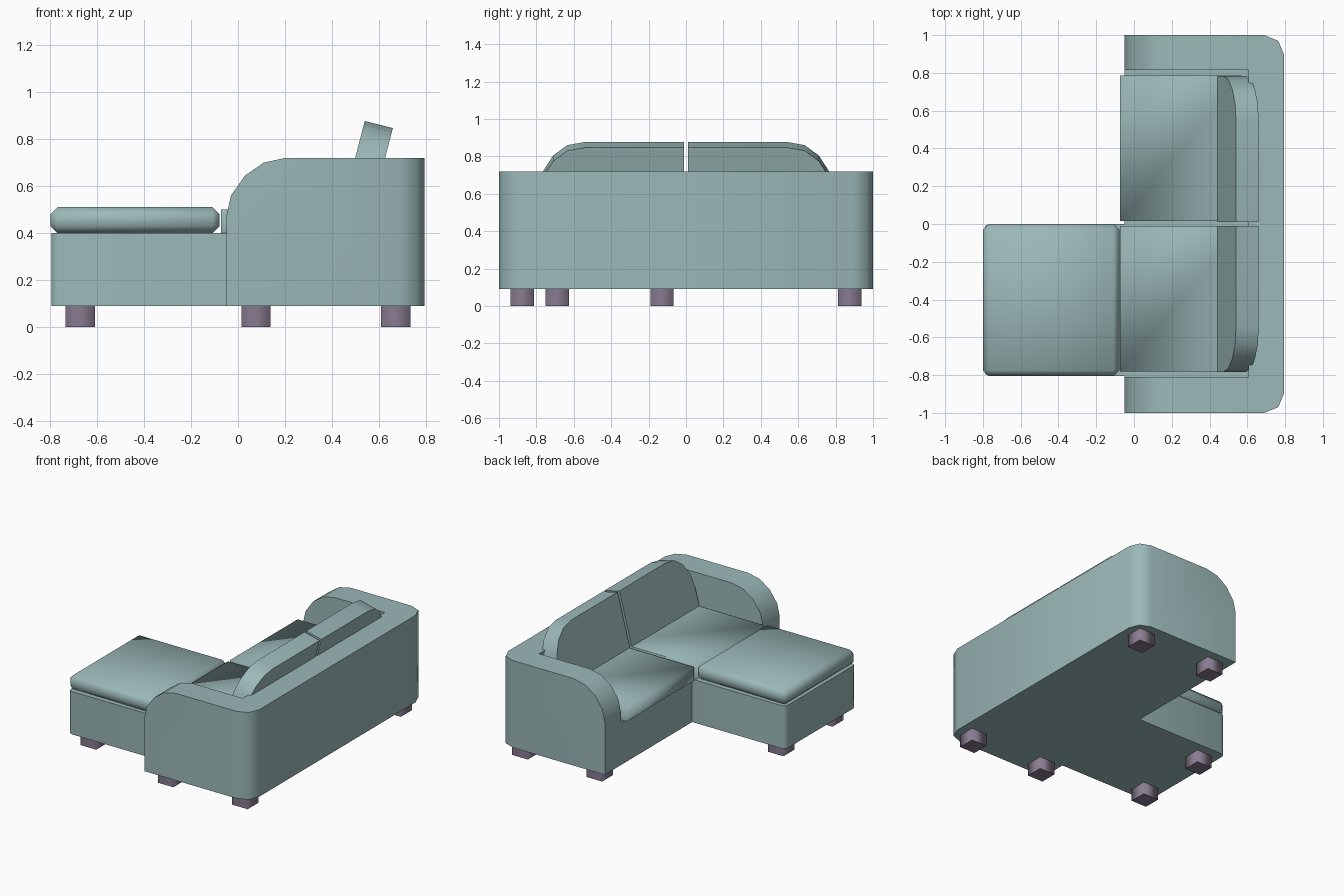
import bpy
import bmesh
from math import radians
from mathutils import Vector

if "Cube" in bpy.data.objects:
    bpy.data.objects.remove(bpy.data.objects["Cube"], do_unlink=True)


def material(name, colour):
    mat = bpy.data.materials.new(name)
    mat.use_nodes = True
    mat.diffuse_color = colour
    mat.node_tree.nodes["Principled BSDF"].inputs["Base Color"].default_value = colour
    return mat


FABRIC = material("dusty_teal_fabric", (0.33, 0.48, 0.48, 1))
WOOD = material("mauve_grey_wood", (0.25, 0.20, 0.28, 1))


def prism(name, outline, depth, mat, bevel=None, sharp=None):
    """Extrude a 3D outline along a vector; bevel is (edge test, width, segments)."""
    bm = bmesh.new()
    face = bm.faces.new([bm.verts.new(p) for p in outline])
    new = bmesh.ops.extrude_face_region(bm, geom=[face])["geom"]
    bmesh.ops.translate(bm, vec=Vector(depth),
                        verts=[v for v in new if isinstance(v, bmesh.types.BMVert)])
    if bevel:
        test, width, segments = bevel
        bmesh.ops.bevel(bm, geom=[e for e in bm.edges if test(e)], offset=width,
                        segments=segments, profile=0.5, affect='EDGES')
    bmesh.ops.recalc_face_normals(bm, faces=bm.faces[:])
    if sharp:
        for f in bm.faces:
            f.smooth = True
        for e in bm.edges:
            e.smooth = not sharp(e)
    mesh = bpy.data.meshes.new(name)
    bm.to_mesh(mesh)
    bm.free()
    mesh.materials.append(mat)
    obj = bpy.data.objects.new(name, mesh)
    bpy.context.collection.objects.link(obj)
    return obj


def box(name, low, high, mat, **options):
    (x0, y0, z0), (x1, y1, z1) = low, high
    base = [(x0, y0, z0), (x1, y0, z0), (x1, y1, z0), (x0, y1, z0)]
    return prism(name, base, (0, 0, z1 - z0), mat, **options)


def select_only(obj):
    bpy.ops.object.select_all(action='DESELECT')
    obj.select_set(True)
    bpy.context.view_layer.objects.active = obj


def smooth(obj):
    select_only(obj)
    bpy.ops.object.shade_smooth_by_angle(angle=radians(50))


def upright(e):
    a, b = (v.co for v in e.verts)
    return (a - b).normalized().z ** 2 > 0.9


def upright_at(x):
    return lambda e: upright(e) and all(abs(v.co.x - x) < 0.01 for v in e.verts)


# Sofa body: side profile with curved arm fronts and rounded back corners
profile = [(0.795, 0.09), (-0.05, 0.09), (-0.05, 0.47), (-0.03, 0.56),
           (0.03, 0.645), (0.11, 0.70), (0.20, 0.72), (0.795, 0.72)]
body = prism("sofa_body", [(x, -1, z) for x, z in profile], (0, 2, 0), FABRIC,
             bevel=(upright_at(0.795), 0.105, 2))

# Hollow out the seating recess between the arms
cutter = box("recess_cutter", (-0.5, -0.81, 0.40), (0.605, 0.815, 1), FABRIC)
cutter.hide_render = True
cut = body.modifiers.new("recess", 'BOOLEAN')
cut.operation = 'DIFFERENCE'
cut.solver = 'EXACT'
cut.object = cutter
select_only(body)
bpy.ops.object.modifier_apply(modifier=cut.name)
bpy.data.objects.remove(cutter, do_unlink=True)
smooth(body)

# Chaise base and its puffy cushion
smooth(box("chaise_base", (-0.795, -0.805, 0.09), (-0.05, 0, 0.40), FABRIC,
           bevel=(upright_at(-0.795), 0.03, 2)))
smooth(box("chaise_cushion", (-0.80, -0.805, 0.40), (-0.078, 0, 0.51), FABRIC,
           bevel=(lambda e: True, 0.03, 1)))


# Seat cushions: soft front edges, crisp elsewhere
def cushion_crease(e):
    front = all(v.co.x < 0 for v in e.verts)
    low = all(v.co.z < 0.41 for v in e.verts)
    return low or not front


for side, y0, y1 in (("right", -0.78, -0.01), ("left", 0.015, 0.785)):
    box(side + "_seat_cushion", (-0.073, y0, 0.40), (0.57, y1, 0.50), FABRIC,
        sharp=cushion_crease)

# Leaning back cushions, rounded at the outer top corner
pillow = [(0.01, 0.49), (0.783, 0.49), (0.783, 0.62), (0.765, 0.72),
          (0.71, 0.805), (0.635, 0.86), (0.54, 0.877), (0.01, 0.877)]
for side, s in (("right", -1), ("left", 1)):
    outline = [(0.54 + 0.26 * (z - 0.877), s * y, z) for y, z in pillow]
    smooth(prism(side + "_back_cushion", outline, (0.12, 0, -0.03), FABRIC))

# Square legs
spots = {"front_right": (0.077, -0.875), "front_left": (0.077, 0.875),
         "back_right": (0.672, -0.875), "back_left": (0.672, 0.875),
         "chaise_outer": (-0.672, -0.688), "chaise_inner": (-0.672, -0.128)}
r = 0.0625
for name, (x, y) in spots.items():
    box(name + "_leg", (x - r, y - r, 0), (x + r, y + r, 0.09), WOOD,
        sharp=lambda e: not upright(e))
